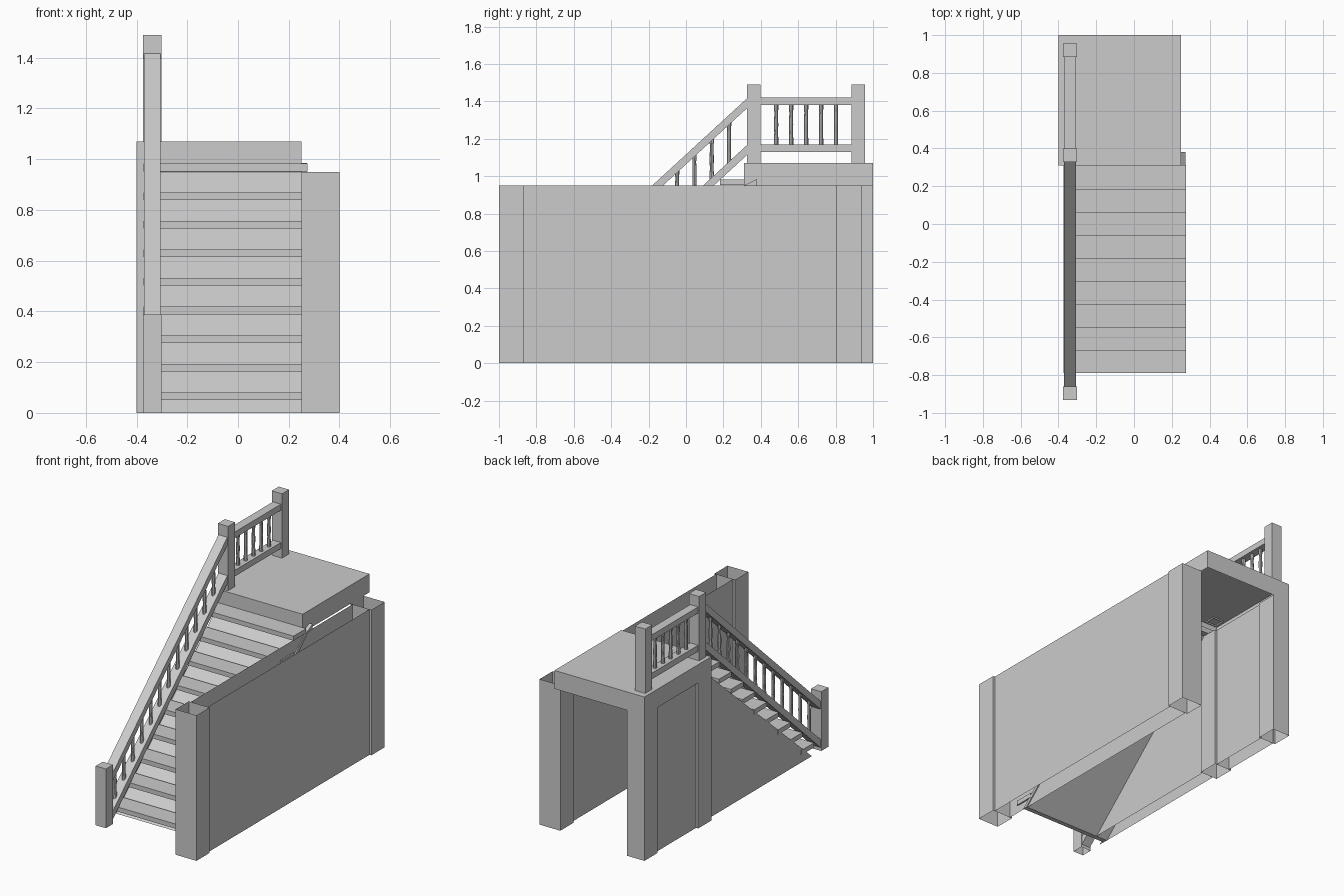
import bpy, bmesh, math
from mathutils import Vector

if "Cube" in bpy.data.objects:
    bpy.data.objects.remove(bpy.data.objects["Cube"])


def finish(bm, name):
    bmesh.ops.recalc_face_normals(bm, faces=bm.faces)
    me = bpy.data.meshes.new(name)
    bm.to_mesh(me)
    bm.free()
    ob = bpy.data.objects.new(name, me)
    bpy.context.collection.objects.link(ob)
    return ob


def box(name, x, y, z, open_top=False, open_bottom=False):
    """Axis-aligned box from (min, max) ranges, optionally without caps."""
    bm = bmesh.new()
    bmesh.ops.create_cube(bm, size=1)
    for v in bm.verts:
        v.co = Vector([r[1] if c > 0 else r[0] for c, r in zip(v.co, (x, y, z))])
    bm.normal_update()
    drop = [f for f in bm.faces if (open_top and f.normal.z > .5) or (open_bottom and f.normal.z < -.5)]
    bmesh.ops.delete(bm, geom=drop, context='FACES')
    return finish(bm, name)


def prism(name, profile, x0, x1):
    """Side profile in (y, z), extruded along x; a flat sheet if x0 == x1."""
    bm = bmesh.new()
    f = bm.faces.new([bm.verts.new((x0, y, z)) for y, z in profile])
    if x1 != x0:
        g = bmesh.ops.extrude_face_region(bm, geom=[f], use_keep_orig=True)
        bmesh.ops.translate(bm, vec=(x1 - x0, 0, 0),
                            verts=[v for v in g['geom'] if isinstance(v, bmesh.types.BMVert)])
    return finish(bm, name)


def sheet(name, x, y0, y1, z1):
    return prism(name, [(y0, 0), (y1, 0), (y1, z1), (y0, z1)], x, x)


def baluster(name, x, y, z0, z1, sides=8):
    """Slim turned spindle between two rails."""
    prof = [(0, .012), (.15, .012), (.3, .010), (.5, .0115), (.8, .0095), (.88, .012), (1, .012)]
    bm = bmesh.new()
    rings = []
    for t, r in prof:
        rings.append([bm.verts.new((x + r * math.cos(a), y + r * math.sin(a), z0 + t * (z1 - z0)))
                      for a in (2 * math.pi * i / sides for i in range(sides))])
    for a, b in zip(rings, rings[1:]):
        for i in range(sides):
            j = (i + 1) % sides
            bm.faces.new((a[i], a[j], b[j], b[i]))
    return finish(bm, name)


WALL_TOP = .95
SLOPE = .92

# Right side wall: hollow double panel between two hollow pillars
for tag, x in (("outer", .387), ("inner", .265)):
    sheet("right_wall_panel_" + tag, x, -.865, .805, WALL_TOP)
for tag, y in (("front", (-1, -.865)), ("back", (.805, .94))):
    box("right_pillar_" + tag, (.25, .40), y, (0, WALL_TOP), True, True)

# Left support under the landing, also double
for tag, x in (("outer", -.385), ("inner", -.288)):
    sheet("left_wall_panel_" + tag, x, .44, .87, WALL_TOP)
for tag, y in (("front", (.31, .445)), ("back", (.865, 1))):
    box("left_pillar_" + tag, (-.40, -.275), y, (0, WALL_TOP), True, True)

# Landing, open underneath
box("landing", (-.40, .25), (.31, 1), (WALL_TOP, 1.07), open_bottom=True)

# Stair slab, closed left side and treads
prism("stair_slab", [(-.73, 0), (.31, .95), (.38, .985), (.38, .95), (.34, .95), (-.70, 0)], -.37, .272)
for tag, x, tip in (("outer", -.37, -.77), ("inner", -.288, -.72)):
    prism("stair_side_wall_" + tag, [(tip, 0), (.31, 0), (.31, .945)], x, x)
for i in range(9):
    y, z = -.79 + .1215 * i, .08 + .1128 * i
    box(f"tread_{i + 1}", (-.372, .274), (y, y + .13), (z - .03, z))

# Newel posts
RX = -.338
for tag, y, z in (("bottom", -.897, (0, .387)), ("middle", .363, (1.06, 1.49)), ("top", .92, (1.06, 1.49))):
    box("newel_post_" + tag, (RX - .037, RX + .037), (y - .036, y + .036), z, open_bottom=True)

# Level and sloped rails
for tag, top in (("upper", 1.42), ("lower", 1.17)):
    box(f"landing_rail_{tag}", (RX - .029, RX + .029), (.395, .888), (top - .04, top))
    a, b = -.865, .33
    low = top - SLOPE * (b - a)
    prism(f"stair_rail_{tag}", [(a, low), (b, top), (b, top - .053), (a, low - .053)], RX - .032, RX + .032)

# Balusters
for i in range(5):
    baluster(f"landing_baluster_{i + 1}", RX, .482 + .08 * i, 1.165, 1.385)
for i in range(12):
    y = .23 - .0925 * i
    drop = SLOPE * (.33 - y)
    baluster(f"stair_baluster_{i + 1}", RX, y, 1.145 - drop, 1.39 - drop)
